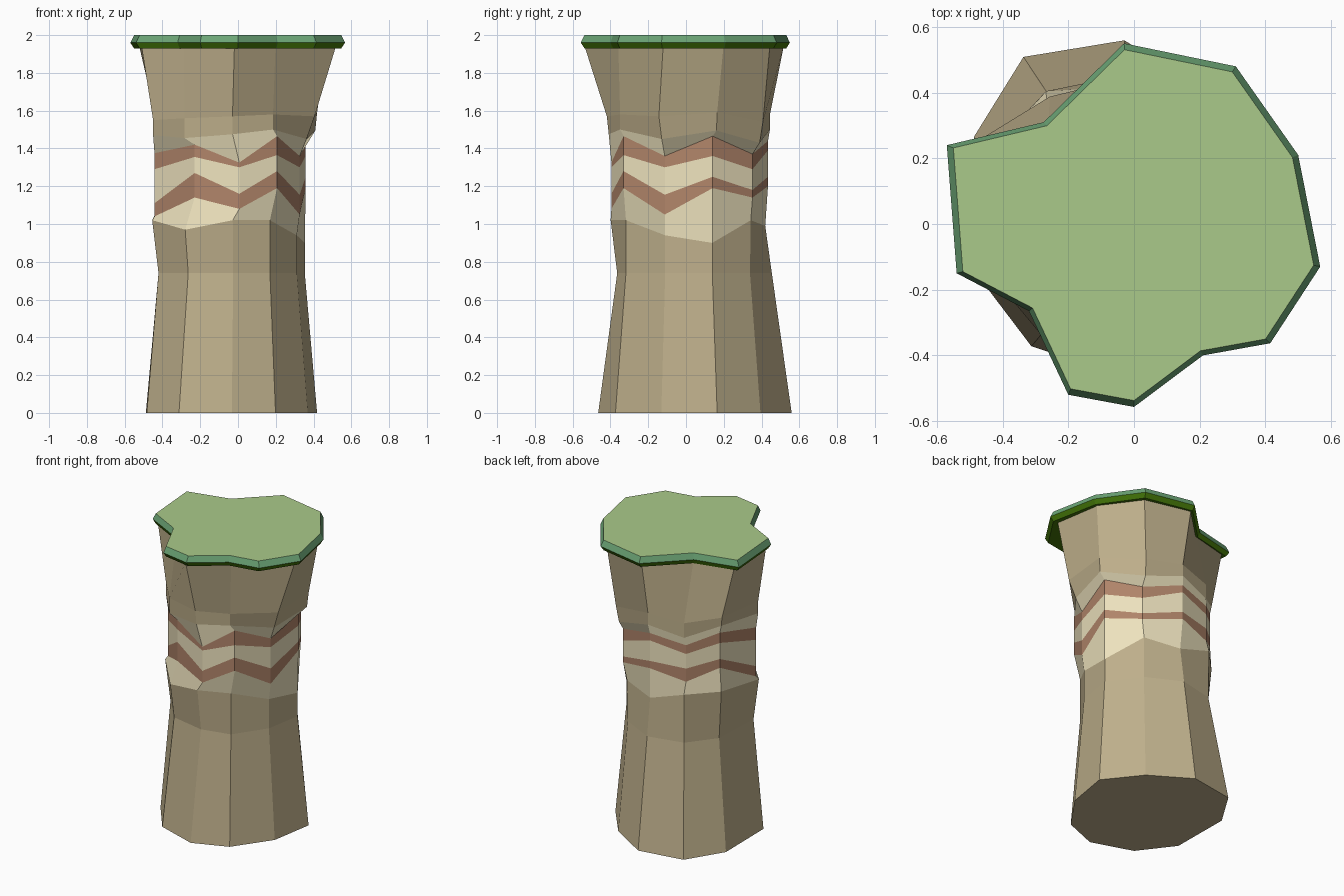
import bpy
from math import radians, cos, sin

if "Cube" in bpy.data.objects:
    bpy.data.objects.remove(bpy.data.objects["Cube"])


def material(name, r, g, b):
    m = bpy.data.materials.new(name)
    m.diffuse_color = [((c / 255 + 0.055) / 1.055) ** 2.4 for c in (r, g, b)] + [1]
    m.use_nodes = True
    m.node_tree.nodes["Principled BSDF"].inputs["Base Color"].default_value = m.diffuse_color
    return m


def loft(name, rings, mats, band_slots, cap_slots):
    """Skin equal-length rings from bottom to top and cap both ends."""
    n = len(rings[0])
    verts = [v for ring in rings for v in ring]
    faces, slots = [], []
    for k in range(len(rings) - 1):
        for i in range(n):
            j = (i + 1) % n
            faces.append((k * n + i, k * n + j, (k + 1) * n + j, (k + 1) * n + i))
            slots.append(band_slots[k])
    faces += [tuple(reversed(range(n))), tuple(range(len(verts) - n, len(verts)))]
    slots += cap_slots
    mesh = bpy.data.meshes.new(name)
    mesh.from_pydata(verts, [], faces)
    for m in mats:
        mesh.materials.append(m)
    for p, s in zip(mesh.polygons, slots):
        p.material_index = s
    mesh.update()
    obj = bpy.data.objects.new(name, mesh)
    bpy.context.collection.objects.link(obj)
    return obj


def polar_ring(angles, radii, heights):
    if not isinstance(heights, list):
        heights = [heights] * len(radii)
    return [(r * cos(radians(a)), r * sin(radians(a)), z)
            for a, r, z in zip(angles, radii, heights)]


# Rock column: ten uneven corners, radius per level
corner = [-94, -62, -19.5, 21.5, 59, 93, 123.5, 151.5, 197, 230]
stripe_corner = [-89, -58, -19, 21.5, 57, 94, 125, 151, 196, 235]
rim_corner = [-92, -61, -13, 23, 57, 93, 132, 157, 195, 221]

base_r = [.466, .423, .392, .45, .46, .56, .61, .555, .505, .486]
lower_r = [.365, .36, .33, .38, .395, .455, .48, .46, .44, .41]
waist_r = [.40, .36, .33, .38, .40, .42, .485, .49, .475, .435]
stripe_r = [.395, .39, .345, .385, .42, .435, .465, .48, .46, .40]
neck_r = [.41, .395, .385, .44, .455, .445, .465, .49, .47, .44]
flare_r = [.42, .395, .43, .45, .475, .445, .465, .50, .47, .44]
rim_r = [.54, .41, .535, .51, .53, .52, .39, .57, .53, .38]

# Zigzag heights of the pale band and its two stripes
waist_z = [1.02, 1.02, .94, .90, 1.02, .99, 1.07, 1.07, 1.02, .97]
stripe_z = [
    [1.08, 1.19, 1.05, 1.19, 1.14, 1.20, 1.15, 1.23, 1.04, 1.14],
    [1.16, 1.28, 1.155, 1.25, 1.18, 1.25, 1.24, 1.29, 1.11, 1.27],
    [1.30, 1.365, 1.30, 1.36, 1.29, 1.39, 1.34, 1.40, 1.29, 1.355],
    [1.325, 1.465, 1.36, 1.465, 1.37, 1.44, 1.40, 1.47, 1.375, 1.42],
]
neck_z = [1.475, 1.50, 1.45, 1.495, 1.43, 1.50, 1.45, 1.52, 1.47, 1.455]
flare_z = [1.57, 1.58, 1.57, 1.59, 1.54, 1.58, 1.55, 1.58, 1.55, 1.56]

rings = [polar_ring(corner, base_r, 0), polar_ring(corner, lower_r, .74),
         polar_ring(corner, waist_r, waist_z)]
rings += [polar_ring(stripe_corner, stripe_r, z) for z in stripe_z]
rings += [polar_ring(corner, neck_r, neck_z), polar_ring(corner, flare_r, flare_z),
          polar_ring(rim_corner, rim_r, 1.95)]

rock = material("rock", 190, 175, 139)
pale = material("pale_rock", 238, 227, 190)
rust = material("rust_stripe", 177, 133, 106)
loft("rock_pillar", rings, [rock, pale, rust], [0, 0, 1, 2, 1, 2, 1, 0, 0], [0, 0])

# Grass cap: notched outline with bevelled edge
outline = [(-.57, .24), (-.54, -.15), (-.32, -.265), (-.2, -.52), (0, -.557), (.21, -.4),
           (.415, -.363), (.567, -.13), (.5, .21), (.31, .48), (-.03, .55), (-.275, .31)]
cap_rings = [[(x * s, y * s, z) for x, y in outline]
             for s, z in ((.965, 1.93), (1, 1.96), (.965, 2.0))]
top = material("grass_top", 170, 202, 138)
edge = material("grass_edge", 108, 165, 118)
under = material("grass_underside", 68, 118, 8)
loft("grass_cap", cap_rings, [top, edge, under], [2, 1], [2, 0])
